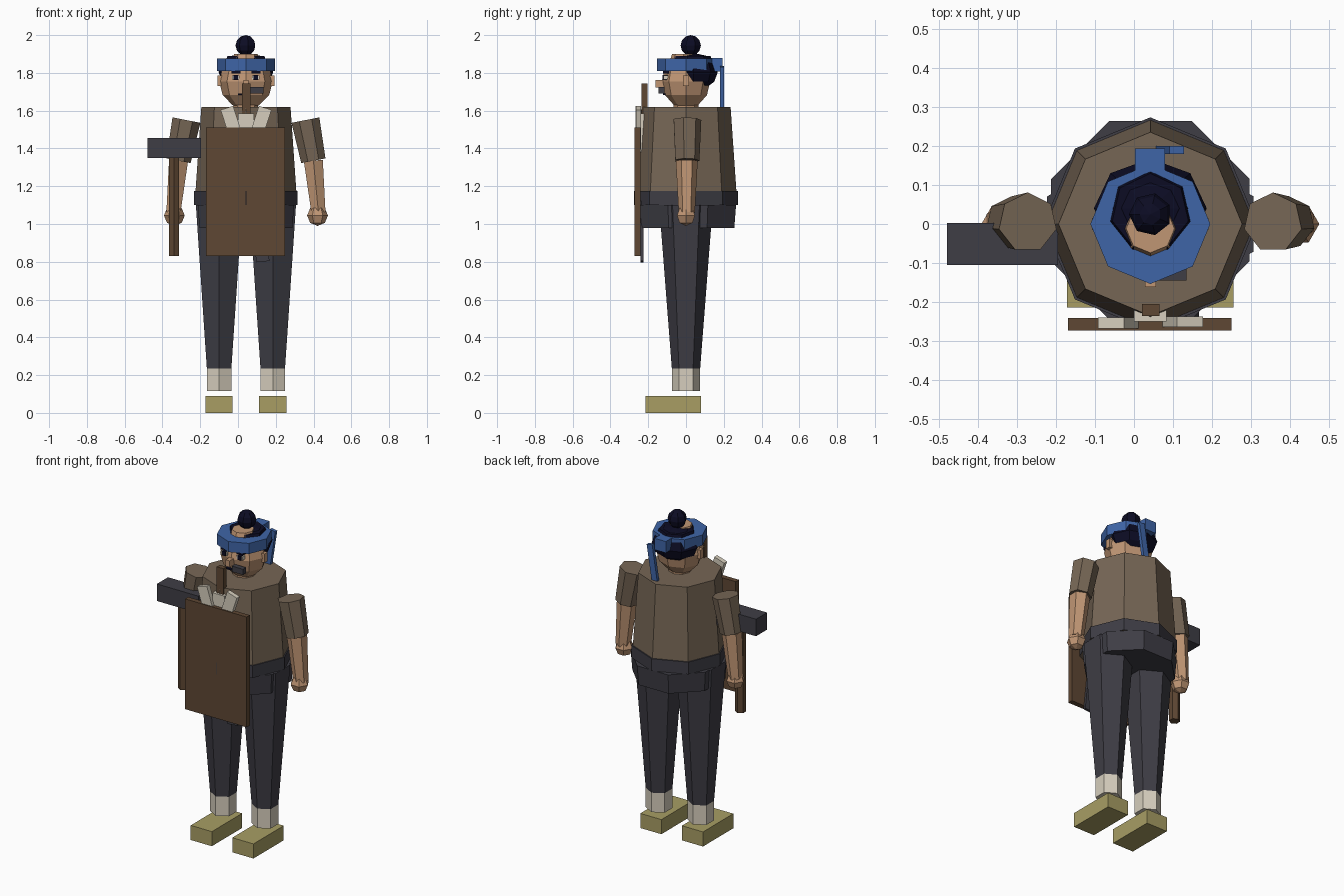
import bpy, bmesh, math
from mathutils import Vector, Matrix

if "Cube" in bpy.data.objects:
    bpy.data.objects.remove(bpy.data.objects["Cube"])

CX = 0.042  # body centre line


def mat(name, r, g, b):
    m = bpy.data.materials.new(name)
    m.diffuse_color = [((c / 255 + 0.055) / 1.055) ** 2.4 if c > 10 else c / 3295 for c in (r, g, b)] + [1]
    m.use_nodes = True
    m.node_tree.nodes["Principled BSDF"].inputs["Base Color"].default_value = m.diffuse_color
    return m


TUNIC = mat("brown cloth", 118, 102, 85)
SKIN = mat("skin", 192, 150, 116)
PANTS = mat("charcoal", 62, 61, 69)
WOOD = mat("dark wood", 94, 71, 51)
PALE = mat("pale cloth", 214, 206, 189)
STRAW = mat("straw", 168, 158, 100)
BLUE = mat("blue cloth", 63, 101, 167)
HAIR = mat("black hair", 12, 12, 36)


def finish(name, bm, m):
    bmesh.ops.recalc_face_normals(bm, faces=bm.faces)
    me = bpy.data.meshes.new(name)
    bm.to_mesh(me)
    bm.free()
    me.materials.append(m)
    ob = bpy.data.objects.new(name, me)
    bpy.context.collection.objects.link(ob)
    return ob


def box(name, m, x, y, z, tilt=0):
    """Box from (min, max) ranges, tilted about the y axis."""
    bm = bmesh.new()
    mid = Vector([(a + b) / 2 for a, b in (x, y, z)])
    size = [b - a for a, b in (x, y, z)]
    bmesh.ops.create_cube(bm, size=1, matrix=Matrix.Translation(mid)
                          @ Matrix.Rotation(math.radians(tilt), 4, 'Y') @ Matrix.Diagonal((*size, 1)))
    return finish(name, bm, m)


def tube(name, m, a, b, ra, rb, n, start=90):
    """Closed n-sided frustum from point a to point b; first corner at the start angle."""
    bm = bmesh.new()
    a, b = Vector(a), Vector(b)
    d = (b - a).normalized()
    v = Vector((0, 1, 0))
    u = v.cross(d).normalized()
    if u.x < 0:
        u = -u
    rings = []
    for p, r in ((a, ra), (b, rb)):
        ring = []
        for i in range(n):
            t = math.radians(start) + math.tau * i / n
            ring.append(bm.verts.new(p + r * (u * math.cos(t) + v * math.sin(t))))
        rings.append(ring)
        bm.faces.new(ring)
    for i in range(n):
        j = (i + 1) % n
        bm.faces.new((rings[0][i], rings[0][j], rings[1][j], rings[1][i]))
    return finish(name, bm, m)


def ball(name, m, c, r, seg=8, rings=6):
    bm = bmesh.new()
    bmesh.ops.create_uvsphere(bm, u_segments=seg, v_segments=rings, radius=1,
                              matrix=Matrix.Translation(c) @ Matrix.Diagonal((*r, 1))
                              @ Matrix.Rotation(math.pi / 2, 4, 'Z'))
    return finish(name, bm, m)


# Torso, belt and skirt
tube("tunic", TUNIC, (CX, 0, 1.1), (CX, 0, 1.62), 0.272, 0.236, 8)
tube("belt", PANTS, (CX, 0, 1.1), (CX, 0, 1.175), 0.274, 0.274, 8)
tube("skirt", PANTS, (CX, 0.01, 0.98), (CX, 0.01, 1.1), 0.266, 0.276, 8, 22.5)
box("sash_end", PANTS, (0.08, 0.15), (-0.24, -0.225), (0.80, 1.12), -6)

# Legs and arms on both sides
for s, side in ((-1, "left"), (1, "right")):
    x = CX + s * 0.142
    tube(side + "_trouser", PANTS, (x, 0, 0.235), (x, 0, 1.1), 0.075, 0.142, 6)
    tube(side + "_sock", PALE, (x, 0, 0.115), (x, 0, 0.235), 0.075, 0.075, 6)
    box(side + "_sandal", STRAW, (x - 0.072, x + 0.072), (-0.215, 0.08), (0, 0.09))
    top, elbow, wrist = [(CX + s * dx, 0.004, z) for dx, z in ((0.315, 1.55), (0.357, 1.335), (0.384, 1.06))]
    tube(side + "_sleeve", TUNIC, elbow, top, 0.067, 0.077, 7)
    tube(side + "_forearm", SKIN, wrist, elbow, 0.043, 0.058, 6)
    ball(side + "_hand", SKIN, (CX + s * 0.379, 0, 1.045), (0.055, 0.055, 0.055), 6, 4)
    # Facial features
    e = CX + s * 0.053
    box(side + "_eye_white", PALE, (e - 0.02, e + 0.02), (-0.12, -0.09), (1.764, 1.786))
    box(side + "_pupil", HAIR, (e - 0.012, e + 0.012), (-0.125, -0.09), (1.762, 1.788))
    box(side + "_brow", HAIR, (e - 0.024, e + 0.024), (-0.122, -0.09), (1.797, 1.81))
    ex = CX + s * 0.138
    box(side + "_ear", SKIN, (ex - 0.012, ex + 0.012), (-0.015, 0.015), (1.73, 1.785))

# Head
tube("neck", SKIN, (CX, 0, 1.6), (CX, 0, 1.68), 0.065, 0.065, 8)
ball("head", SKIN, (CX, 0, 1.755), (0.142, 0.128, 0.145))
box("nose", SKIN, (CX - 0.014, CX + 0.014), (-0.162, -0.1), (1.722, 1.762))
box("mouth", HAIR, (0.0, 0.05), (-0.122, -0.09), (1.683, 1.692))
box("pipe", PANTS, (0.06, 0.135), (-0.145, -0.115), (1.69, 1.725))

# Hair, shaved crown and topknot
ball("back_hair", HAIR, (CX, 0.04, 1.805), (0.145, 0.128, 0.1), 8, 6)
tube("hair_crown", HAIR, (CX, 0.03, 1.82), (CX, 0.03, 1.89), 0.125, 0.1, 7, 90)
tube("shaved_crown", SKIN, (CX, -0.012, 1.86), (CX, -0.012, 1.9), 0.075, 0.062, 8, 90)
ball("topknot", HAIR, (CX, 0.025, 1.945), (0.055, 0.055, 0.055), 7, 6)

# Headband with knot and tail
tube("headband", BLUE, (CX, 0, 1.81), (CX, 0, 1.875), 0.154, 0.154, 8)
box("band_knot", BLUE, (0.002, 0.08), (0.13, 0.194), (1.808, 1.878))
box("band_tail", BLUE, (0.07, 0.108), (0.18, 0.2), (1.57, 1.835), 9)

# Panel on the chest with rolled sheets and a post
box("panel", WOOD, (-0.17, 0.25), (-0.273, -0.242), (0.83, 1.51))
box("panel_post", WOOD, (0.02, 0.065), (-0.236, -0.205), (1.3, 1.745))
box("middle_sheet", PALE, (0.0, 0.084), (-0.25, -0.222), (1.38, 1.585))
box("left_sheet", PALE, (-0.06, 0.01), (-0.268, -0.24), (1.4, 1.62), -18)
box("right_sheet", PALE, (0.075, 0.145), (-0.265, -0.237), (1.4, 1.62), 18)

# Hammer held on the left
tube("hammer_handle", WOOD, (-0.338, -0.05, 0.83), (-0.338, -0.05, 1.36), 0.031, 0.031, 6)
box("hammer_head", PANTS, (-0.48, -0.195), (-0.105, 0.003), (1.35, 1.455))
